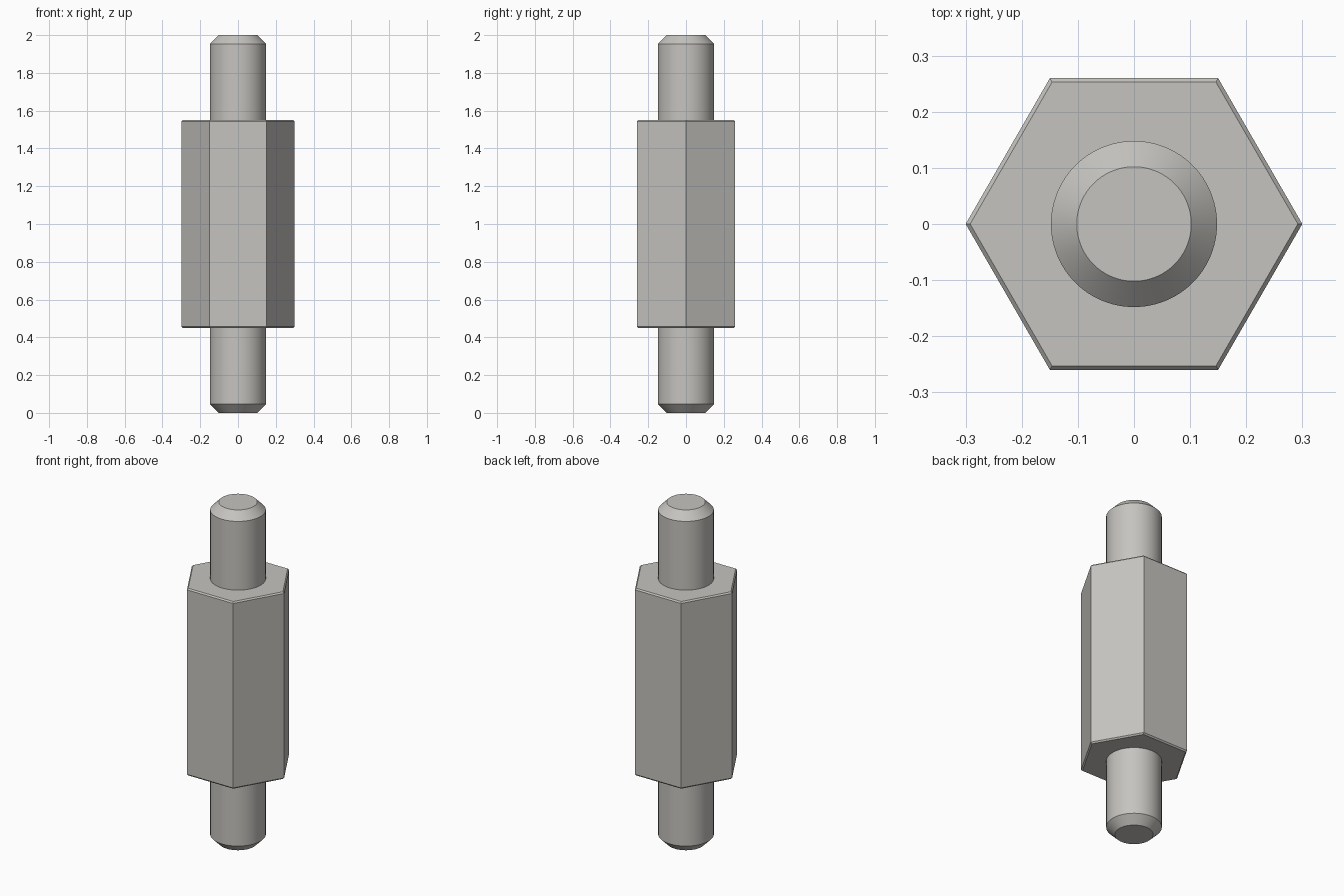
import bpy
import bmesh
import math

old = bpy.data.objects.get("Cube")
if old:
    bpy.data.objects.remove(old, do_unlink=True)

# Bare metal
metal = bpy.data.materials.new("warm_grey_metal")
metal.use_nodes = True
colour = (0.56, 0.55, 0.52, 1)
metal.diffuse_color = colour
metal.node_tree.nodes["Principled BSDF"].inputs["Base Color"].default_value = colour


def turned_part(name, profile, sides):
    """Stack regular polygon rings of (radius, height) and cap both ends."""
    bm = bmesh.new()
    rings = []
    for radius, z in profile:
        angles = [math.tau * i / sides for i in range(sides)]
        rings.append([bm.verts.new((radius * math.cos(a), radius * math.sin(a), z))
                      for a in angles])
    for low, high in zip(rings, rings[1:]):
        for i in range(sides):
            j = (i + 1) % sides
            bm.faces.new((low[i], low[j], high[j], high[i]))
    bm.faces.new(rings[0][::-1])
    bm.faces.new(rings[-1])
    mesh = bpy.data.meshes.new(name)
    bm.to_mesh(mesh)
    bm.free()
    mesh.materials.append(metal)
    obj = bpy.data.objects.new(name, mesh)
    bpy.context.collection.objects.link(obj)
    return obj


# Hexagonal body with finely chamfered ends
body_r, body_low, body_high, bevel = 0.3, 0.45, 1.55, 0.008
turned_part("hex_body", [
    (body_r - bevel, body_low), (body_r, body_low + bevel),
    (body_r, body_high - bevel), (body_r - bevel, body_high)], 6)

# Round pins with chamfered tips, seated slightly inside the body
pin_r, tip_r, tip_h, seat = 0.148, 0.102, 0.046, 0.02
lower = [(tip_r, 0), (pin_r, tip_h), (pin_r, body_low + seat)]
upper = [(r, 2 - z) for r, z in reversed(lower)]
for name, profile in (("lower_pin", lower), ("upper_pin", upper)):
    pin = turned_part(name, profile, 96)
    bpy.ops.object.select_all(action="DESELECT")
    pin.select_set(True)
    bpy.context.view_layer.objects.active = pin
    bpy.ops.object.shade_smooth_by_angle(angle=math.radians(30))
